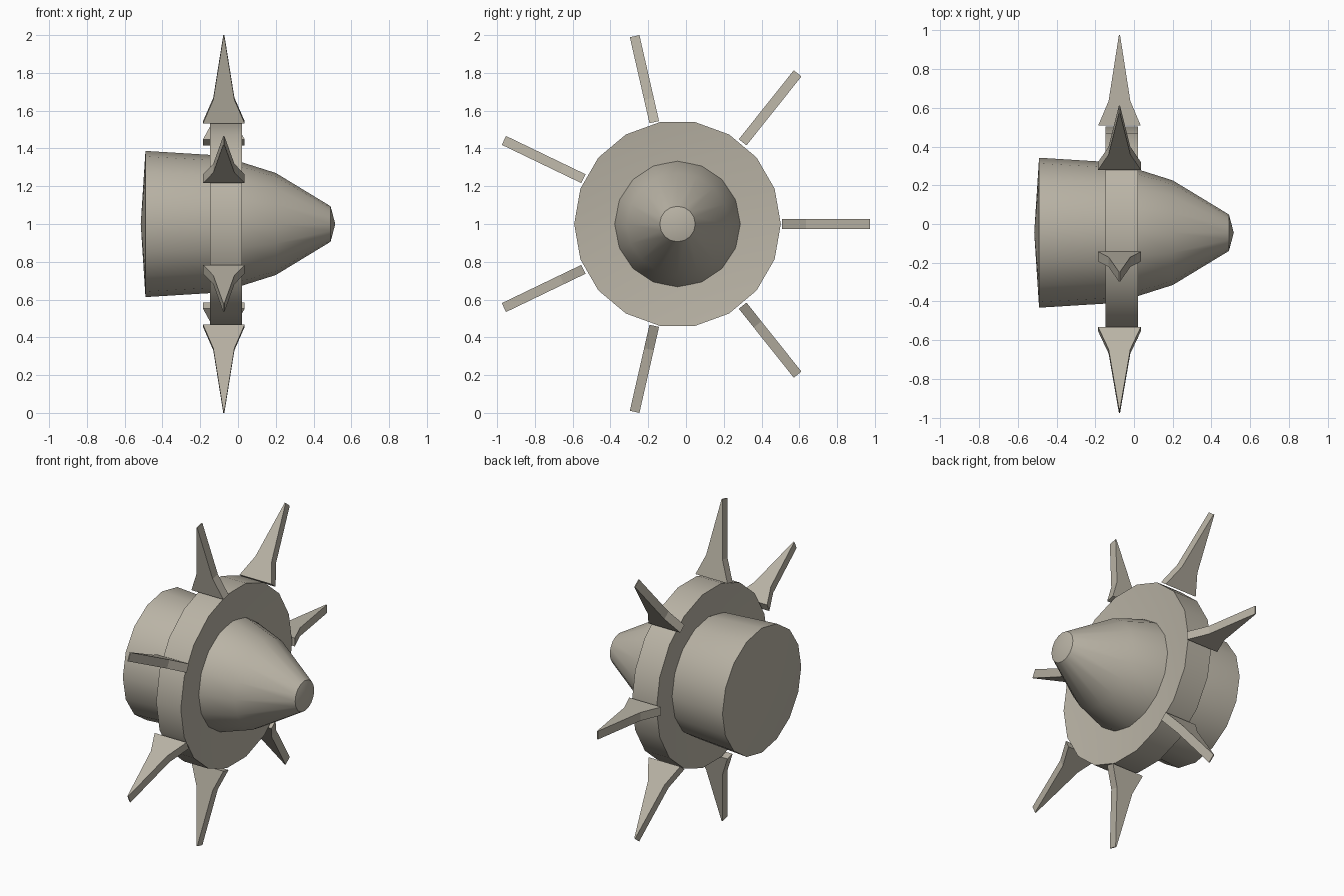
import bpy, bmesh, math
from mathutils import Matrix

if "Cube" in bpy.data.objects:
    bpy.data.objects.remove(bpy.data.objects["Cube"])

CY, CZ = -0.045, 1.0   # axis of rotation runs along x through here

# Warm grey metal
metal = bpy.data.materials.new("warm_grey")
metal.diffuse_color = (0.49, 0.455, 0.38, 1)
metal.use_nodes = True
metal.node_tree.nodes["Principled BSDF"].inputs["Base Color"].default_value = metal.diffuse_color


def finish(name, bm, smooth=True):
    bmesh.ops.recalc_face_normals(bm, faces=bm.faces)
    mesh = bpy.data.meshes.new(name)
    bm.to_mesh(mesh)
    bm.free()
    mesh.materials.append(metal)
    obj = bpy.data.objects.new(name, mesh)
    bpy.context.collection.objects.link(obj)
    obj.location = (0, CY, CZ)
    if smooth:
        bpy.ops.object.select_all(action='DESELECT')
        obj.select_set(True)
        bpy.context.view_layer.objects.active = obj
        bpy.ops.object.shade_smooth_by_angle(angle=math.radians(32))
    return obj


def lathe(name, profile, sides):
    """Turn (x, radius) points around the x axis; radius 0 makes an apex."""
    bm = bmesh.new()
    rings = []
    for x, r in profile:
        if r == 0:
            rings.append([bm.verts.new((x, 0, 0))] * sides)
        else:
            rings.append([bm.verts.new((x, r * math.cos(a), r * math.sin(a)))
                          for a in (math.tau * i / sides for i in range(sides))])
    for a, b in zip(rings, rings[1:]):
        for i in range(sides):
            j = (i + 1) % sides
            bm.faces.new(list(dict.fromkeys((a[i], a[j], b[j], b[i]))))
    return finish(name, bm)


# Tapered body with shallow end caps
lathe("body", [(-0.515, 0), (-0.49, 0.387), (-0.15, 0.366), (0.02, 0.327),
               (0.2, 0.27), (0.49, 0.094), (0.515, 0)], 16)

# Wide collar that carries the blades, its faces dished slightly inwards
lathe("collar", [(-0.08, 0), (-0.148, 0.547), (0.021, 0.547), (-0.047, 0)], 18)

# Seven pointed blades, flared at the root
BX, HALF = -0.075, 0.026
outline = [(-0.11, 0.553), (0.11, 0.553), (0.056, 0.68), (0.003, 1.02),
           (-0.003, 1.02), (-0.056, 0.68)]
for k in range(7):
    bm = bmesh.new()
    face = bm.faces.new([bm.verts.new((BX + x, r, -HALF)) for x, r in outline])
    ext = bmesh.ops.extrude_face_region(bm, geom=[face], use_keep_orig=True)
    top = [v for v in ext["geom"] if isinstance(v, bmesh.types.BMVert)]
    bmesh.ops.translate(bm, verts=top, vec=(0, 0, 2 * HALF))
    bm.transform(Matrix.Rotation(math.tau * k / 7, 4, 'X'))
    finish(f"blade_{k + 1}", bm, smooth=False)
